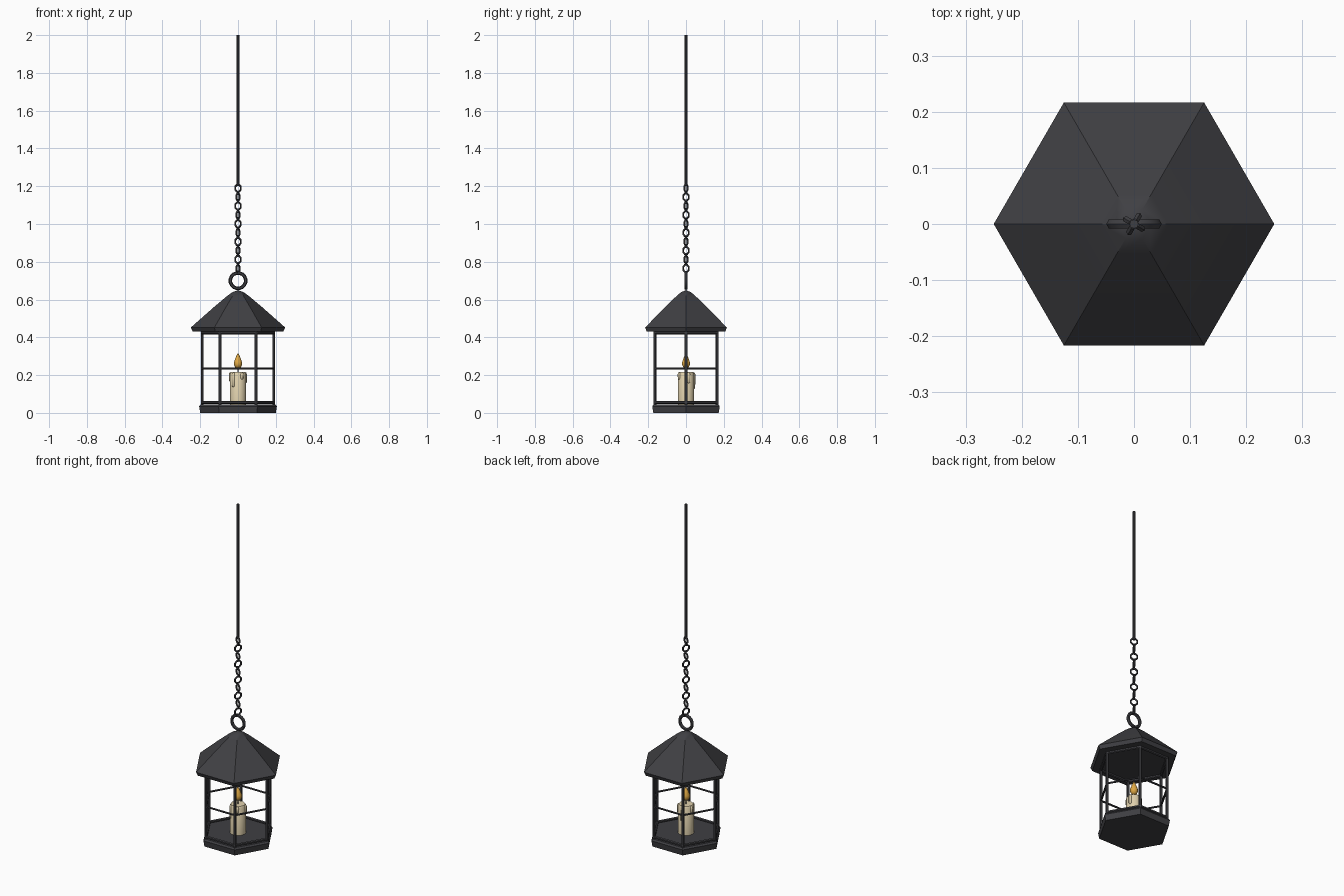
import bpy, bmesh, math
from mathutils import Vector, Matrix

if "Cube" in bpy.data.objects:
    bpy.data.objects.remove(bpy.data.objects["Cube"])


def material(name, rgb):
    m = bpy.data.materials.new(name)
    m.diffuse_color = (*rgb, 1)
    m.use_nodes = True
    m.node_tree.nodes["Principled BSDF"].inputs["Base Color"].default_value = m.diffuse_color
    return m


iron = material("dark_iron", (0.05, 0.05, 0.056))
wax = material("cream_wax", (0.75, 0.64, 0.42))
fire = material("amber_flame", (0.75, 0.40, 0.06))


def finish(name, bm, mat, angle=None):
    bmesh.ops.recalc_face_normals(bm, faces=bm.faces)
    me = bpy.data.meshes.new(name)
    bm.to_mesh(me)
    bm.free()
    ob = bpy.data.objects.new(name, me)
    bpy.context.collection.objects.link(ob)
    me.materials.append(mat)
    if angle:
        bpy.context.view_layer.objects.active = ob
        ob.select_set(True)
        bpy.ops.object.shade_smooth_by_angle(angle=math.radians(angle))
        ob.select_set(False)
    return ob


def lathe(name, profile, sides, mat, angle=None, centre=(0, 0)):
    """Stack of (radius, z) rings; zero radius makes a tip, ends are capped."""
    bm = bmesh.new()
    rings = []
    for r, z in profile:
        n = sides if r > 0 else 1
        rings.append([bm.verts.new((centre[0] + r * math.cos(math.tau * i / sides),
                                    centre[1] + r * math.sin(math.tau * i / sides), z))
                      for i in range(n)])
    for a, b in zip(rings, rings[1:]):
        for i in range(sides):
            j = (i + 1) % sides
            if len(b) == 1:
                bm.faces.new((a[i], a[j], b[0]))
            elif len(a) == 1:
                bm.faces.new((a[0], b[j], b[i]))
            else:
                bm.faces.new((a[i], a[j], b[j], b[i]))
    for ring in (rings[0], rings[-1]):
        if len(ring) > 1:
            bm.faces.new(ring)
    return finish(name, bm, mat, angle)


def bar(name, a, b, r, sides=6):
    a, b = Vector(a), Vector(b)
    bm = bmesh.new()
    rot = (b - a).to_track_quat('Z', 'Y').to_matrix().to_4x4()
    bmesh.ops.create_cone(bm, cap_ends=True, segments=sides, radius1=r, radius2=r,
                          depth=(b - a).length, matrix=Matrix.Translation((a + b) / 2) @ rot)
    return finish(name, bm, iron, 40 if sides > 4 else None)


def ring(name, z, turn, R, r, n, m, stretch=1.0):
    """Upright ring whose plane contains the z axis, turned about it."""
    bm = bmesh.new()
    rows = []
    for i in range(n):
        t = math.tau * (i + 0.5) / n
        row = []
        for k in range(m):
            p = math.tau * k / m
            d = R + r * math.cos(p)
            v = Vector((d * math.cos(t), r * math.sin(p), d * math.sin(t) * stretch))
            v = Matrix.Rotation(turn, 3, 'Z') @ v
            row.append(bm.verts.new(v + Vector((0, 0, z))))
        rows.append(row)
    for i in range(n):
        a, b = rows[i], rows[(i + 1) % n]
        for k in range(m):
            bm.faces.new((a[k], a[(k + 1) % m], b[(k + 1) % m], b[k]))
    return finish(name, bm, iron, 35)


def corner(i, r, z):
    t = math.tau * i / 6
    return (r * math.cos(t), r * math.sin(t), z)


# Hexagonal base and curved hexagonal roof
lathe("base", [(0.2, 0), (0.206, 0.035), (0.198, 0.045)], 6, iron)
lathe("roof", [(0.24, 0.43), (0.25, 0.452), (0.19, 0.505), (0.13, 0.558), (0.06, 0.617),
               (0.03, 0.639), (0, 0.65)], 6, iron, 35)

# Corner posts and horizontal rails
for i in range(6):
    bar(f"post_{i}", corner(i, 0.19, 0.04), corner(i, 0.19, 0.435), 0.008)
    for label, z, r in (("lower", 0.056, 0.008), ("middle", 0.235, 0.006), ("upper", 0.424, 0.008)):
        bar(f"{label}_rail_{i}", corner(i, 0.19, z), corner(i + 1, 0.19, z), r)

# Hanging ring, chain and rod
ring("hanging_ring", 0.70, 0, 0.041, 0.0095, 16, 6)
for i in range(10):
    ring(f"chain_link_{i}", 0.765 + 0.0472 * i,
         math.radians(60 if i % 2 == 0 else -30), 0.019, 0.0055, 8, 5, 1.05)
bar("rod", (0, 0, 1.2), (0, 0, 2.0), 0.008, 8)

# Candle with wax drips, wick and flame
lathe("candle", [(0.043, 0.044), (0.043, 0.208), (0.038, 0.216)], 16, wax, 35)
for i, (deg, length) in enumerate(((20, 0.05), (95, 0.08), (170, 0.04), (235, 0.07), (300, 0.03))):
    t = math.radians(deg)
    lathe(f"wax_drip_{i}", [(0, 0.204 - length), (0.008, 0.212 - length), (0.0085, 0.205),
                            (0.005, 0.213), (0, 0.215)], 8, wax, 50,
          (0.041 * math.cos(t), 0.041 * math.sin(t)))
bar("wick", (0, 0, 0.21), (0, 0, 0.25), 0.004)
lathe("flame", [(0, 0.234), (0.015, 0.241), (0.022, 0.256), (0.021, 0.27), (0.013, 0.292),
                (0.006, 0.307), (0, 0.318)], 10, fire, 50)
